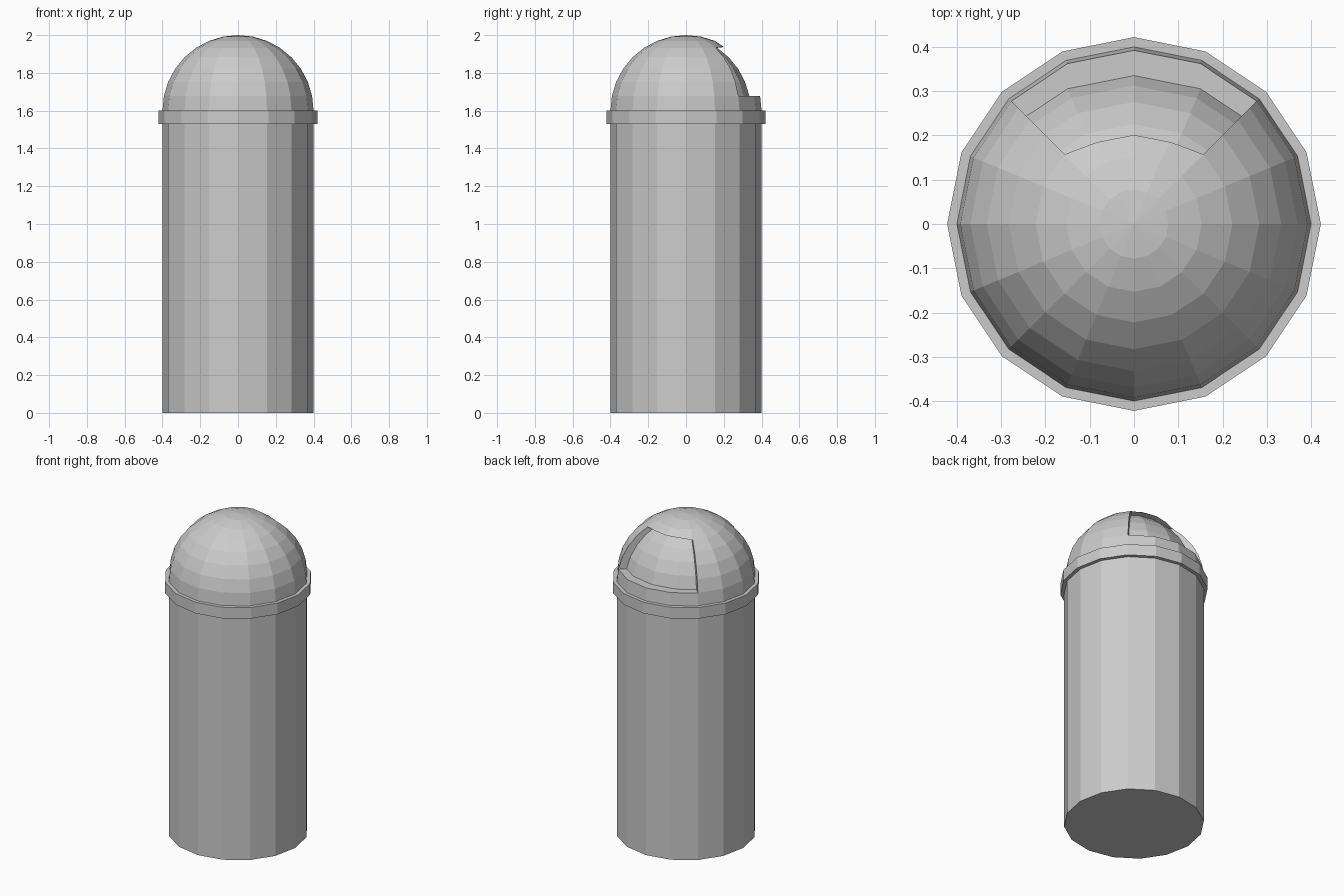
import bpy, bmesh, math
from mathutils import Vector

if "Cube" in bpy.data.objects:
    bpy.data.objects.remove(bpy.data.objects["Cube"])

SIDES, R, BASE = 16, 0.4, 1.6


def finish(name, bm):
    bmesh.ops.recalc_face_normals(bm, faces=bm.faces)
    me = bpy.data.meshes.new(name)
    bm.to_mesh(me)
    bm.free()
    ob = bpy.data.objects.new(name, me)
    bpy.context.collection.objects.link(ob)


def ring(bm, r, z):
    return [bm.verts.new((r * math.cos(math.tau * j / SIDES),
                          r * math.sin(math.tau * j / SIDES), z)) for j in range(SIDES)]


def bridge(bm, a, b, skip=()):
    for j in range(SIDES):
        if j not in skip:
            n = (j + 1) % SIDES
            bm.faces.new((a[j], a[n], b[n], b[j]))


# Cylindrical body with closed base
bm = bmesh.new()
low, high = ring(bm, R, 0), ring(bm, R, 1.53)
bm.faces.new(low)
bridge(bm, low, high)
finish("body", bm)

# Collar around the top of the body
bm = bmesh.new()
loops = [ring(bm, r, z) for r, z in ((R, 1.53), (0.422, 1.53), (0.422, BASE), (R, BASE))]
for i in range(3):
    bridge(bm, loops[i], loops[i + 1])
finish("collar", bm)

# Dome with a recessed opening at the back
bm = bmesh.new()
top = bm.verts.new((0, 0, BASE + R))
rows = {}
for k in range(1, 9):
    a = math.pi / 16 * k
    rows[k] = ring(bm, R * math.sin(a), BASE + R * math.cos(a))
for j in range(SIDES):
    bm.faces.new((top, rows[1][j], rows[1][(j + 1) % SIDES]))
for k in range(1, 8):
    bridge(bm, rows[k], rows[k + 1], skip=range(2, 6) if 3 <= k <= 6 else ())

# Recess panel, pushed in horizontally
shift = {j: Vector((0, -0.057, 0)) for j in (3, 4, 5)}
shift[2] = Vector((-0.034, -0.034, 0))
shift[6] = Vector((0.034, -0.034, 0))
inner = {(k, j): bm.verts.new(rows[k][j].co + shift[j])
         for k in range(3, 8) for j in range(2, 7)}
for k in range(3, 7):
    for j in range(2, 6):
        bm.faces.new((inner[k, j], inner[k, j + 1], inner[k + 1, j + 1], inner[k + 1, j]))
    for j in (2, 6):
        bm.faces.new((rows[k][j], rows[k + 1][j], inner[k + 1, j], inner[k, j]))
for k in (3, 7):
    for j in range(2, 6):
        bm.faces.new((rows[k][j], rows[k][j + 1], inner[k, j + 1], inner[k, j]))

# Upper lip drawn back slightly
for j in (3, 4, 5):
    rows[3][j].co += Vector((0, -0.021, 0.004))
finish("dome", bm)
